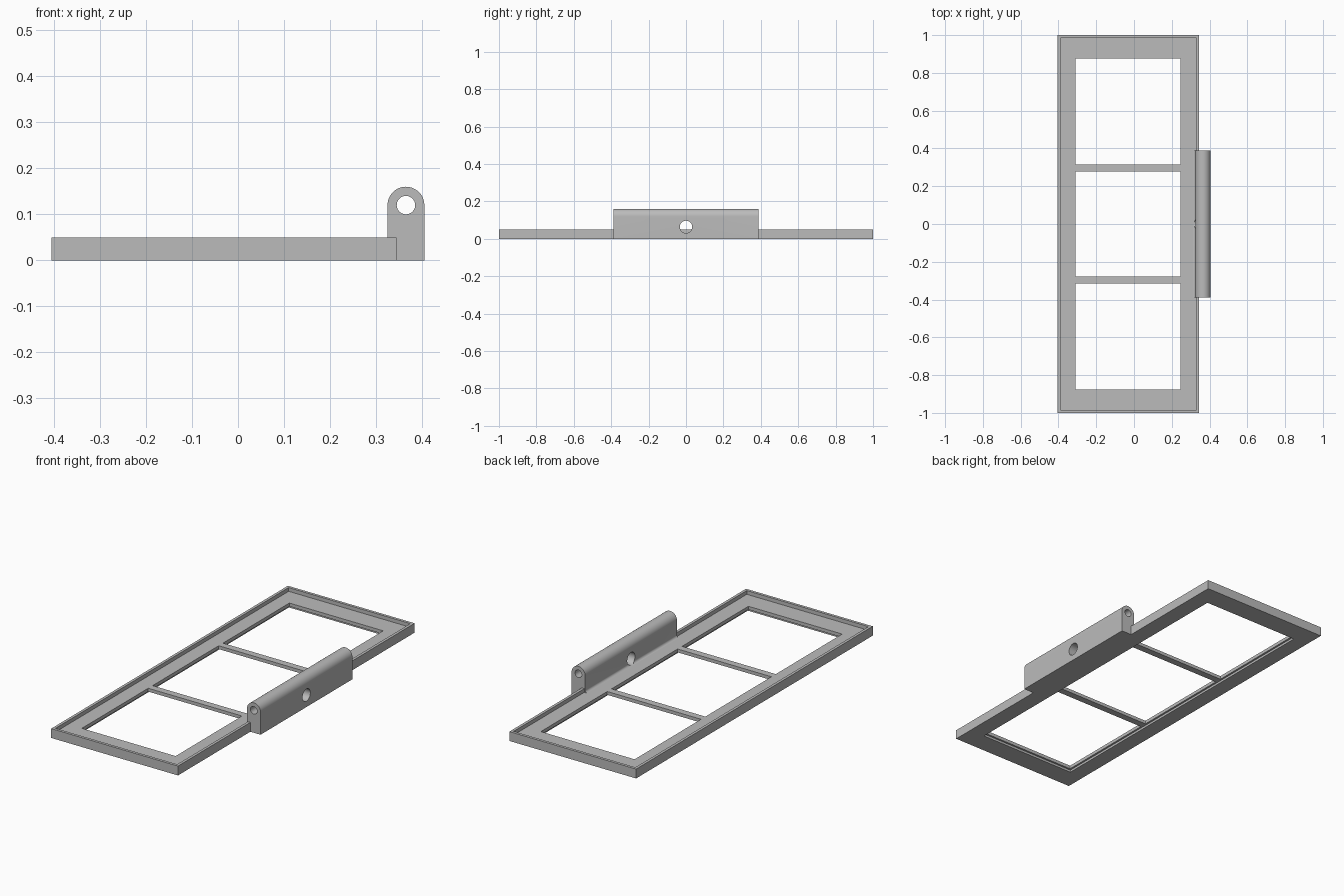
import bpy, bmesh, math
from mathutils import Matrix

cube = bpy.data.objects.get("Cube")
if cube:
    bpy.data.objects.remove(cube, do_unlink=True)

grey = bpy.data.materials.new("light grey")
grey.use_nodes = True
colour = (0.5, 0.5, 0.5, 1)
grey.diffuse_color = colour
grey.node_tree.nodes["Principled BSDF"].inputs["Base Color"].default_value = colour


def finish(bm, name):
    bmesh.ops.recalc_face_normals(bm, faces=bm.faces)
    mesh = bpy.data.meshes.new(name)
    bm.to_mesh(mesh)
    bm.free()
    mesh.materials.append(grey)
    obj = bpy.data.objects.new(name, mesh)
    bpy.context.collection.objects.link(obj)
    return obj


def box(name, x0, x1, y0, y1, z0, z1):
    bm = bmesh.new()
    bmesh.ops.create_cube(bm, size=1)
    for v in bm.verts:
        v.co.x = x1 if v.co.x > 0 else x0
        v.co.y = y1 if v.co.y > 0 else y0
        v.co.z = z1 if v.co.z > 0 else z0
    return finish(bm, name)


def cylinder(name, centre, radius, length, axis):
    bm = bmesh.new()
    turn = Matrix.Rotation(math.pi / 2, 4, axis)
    bmesh.ops.create_cone(bm, cap_ends=True, segments=48, radius1=radius,
                          radius2=radius, depth=length,
                          matrix=Matrix.Translation(centre) @ turn)
    return finish(bm, name)


def cut(target, cutters):
    for cutter in cutters:
        mod = target.modifiers.new("cut", 'BOOLEAN')
        mod.operation = 'DIFFERENCE'
        mod.solver = 'EXACT'
        mod.object = cutter
        bpy.context.view_layer.objects.active = target
        bpy.ops.object.modifier_apply(modifier=mod.name)


LEFT, RIGHT, TOP = -0.405, 0.345, 0.05
FLOOR, LEDGE, RIM = 0.03, 0.012, 0.015
OPEN_L, OPEN_R, OPEN_Y = -0.31, 0.245, 0.877

# Tray frame: recessed top, stepped underside and three windows
frame = box("frame", LEFT, RIGHT, -1, 1, 0, TOP)
recess = box("recess_cutter", LEFT + RIM, RIGHT - RIM, -1 + RIM, 1 - RIM, FLOOR, 0.1)
step = box("underside_cutter", OPEN_L - 0.01, OPEN_R + 0.01,
           -OPEN_Y - 0.01, OPEN_Y + 0.01, -0.1, LEDGE)
windows = [box("window_cutter", OPEN_L, OPEN_R, y0, y1, -0.1, 0.1)
           for y0, y1 in ((-OPEN_Y, -0.316), (-0.279, 0.279), (0.316, OPEN_Y))]

# Hinge block: rounded top and a small fillet at its foot
AXIS_X, AXIS_Z, R, HALF = 0.365, 0.12, 0.04, 0.388
profile = [(RIGHT, 0), (AXIS_X + R, 0)]
for i in range(25):
    a = math.pi * i / 24
    profile.append((AXIS_X + R * math.cos(a), AXIS_Z + R * math.sin(a)))
for i in range(9):
    a = math.pi / 2 * i / 8
    profile.append((AXIS_X - R - 0.013 * (1 - math.cos(a)),
                    FLOOR + 0.013 * (1 - math.sin(a))))
profile.append((RIGHT, FLOOR))
bm = bmesh.new()
face = bm.faces.new([bm.verts.new((x, -HALF, z)) for x, z in profile])
extruded = bmesh.ops.extrude_face_region(bm, geom=[face])["geom"]
for v in extruded:
    if isinstance(v, bmesh.types.BMVert):
        v.co.y = HALF
hinge = finish(bm, "hinge_block")

# Pin bore along the block and a cross hole through its middle
bore = cylinder("bore_cutter", (AXIS_X, 0, AXIS_Z), 0.02, 1, 'X')
cross = cylinder("cross_hole_cutter", (AXIS_X, 0, 0.0635), 0.033, 0.15, 'Y')

cut(frame, [recess, step] + windows + [cross])
cut(hinge, [bore, cross])
for cutter in [recess, step, bore, cross] + windows:
    bpy.data.objects.remove(cutter, do_unlink=True)

# Smooth the round surfaces, keep edges sharp
bpy.ops.object.select_all(action='DESELECT')
for obj in (frame, hinge):
    obj.select_set(True)
bpy.context.view_layer.objects.active = hinge
bpy.ops.object.shade_smooth_by_angle(angle=math.radians(30))
